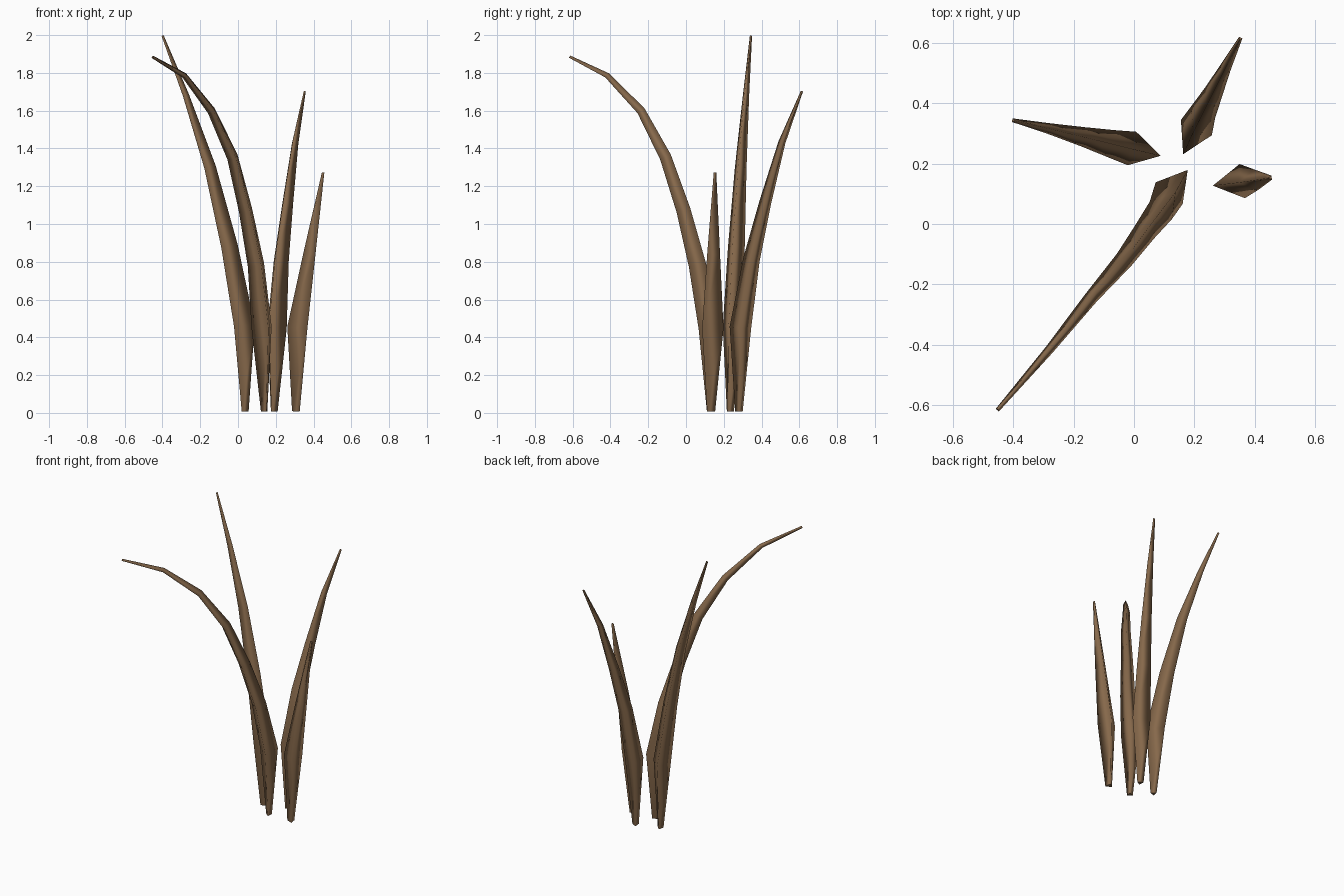
import bpy
import bmesh
from math import cos, sin, tau
from mathutils import Vector

cube = bpy.data.objects.get("Cube")
if cube:
    bpy.data.objects.remove(cube, do_unlink=True)

# One dry brown for every blade
brown = bpy.data.materials.new("dry_brown")
brown.use_nodes = True
color = (0.24, 0.14, 0.07, 1)
brown.diffuse_color = color
bsdf = brown.node_tree.nodes["Principled BSDF"]
bsdf.inputs["Base Color"].default_value = color
bsdf.inputs["Roughness"].default_value = 0.9


def blade(name, stations):
    """Sweep a tapering triangle along stations of (x, y, z, radius)."""
    points = [Vector(s[:3]) for s in stations]
    inward = points[0] - points[-1]
    inward.z = 0
    bm = bmesh.new()
    rings = []
    last = len(points) - 1
    for i, p in enumerate(points):
        before = (p - points[max(i - 1, 0)]).normalized()
        after = (points[min(i + 1, last)] - p).normalized()
        tangent = (before + after).normalized()
        ridge = (inward - tangent * inward.dot(tangent)).normalized()
        side = tangent.cross(ridge)
        r = stations[i][3]
        rings.append([bm.verts.new(p + r * (ridge * cos(k * tau / 3) + side * sin(k * tau / 3)))
                      for k in range(3)])
    for low, high in zip(rings, rings[1:]):
        for k in range(3):
            n = (k + 1) % 3
            bm.faces.new((low[k], low[n], high[n], high[k])).smooth = True
    # Flat end caps with crisp rims
    for cap in (bm.faces.new(rings[0][::-1]), bm.faces.new(rings[-1])):
        for edge in cap.edges:
            edge.smooth = False
    bmesh.ops.recalc_face_normals(bm, faces=bm.faces)
    mesh = bpy.data.meshes.new(name)
    bm.to_mesh(mesh)
    bm.free()
    mesh.materials.append(brown)
    obj = bpy.data.objects.new(name, mesh)
    bpy.context.collection.objects.link(obj)


# Tall blade leaning right
blade("tall_blade", [
    (.035, .232, .008, .022), (.025, .242, .46, .066), (-.052, .260, .88, .053),
    (-.153, .285, 1.3, .037), (-.278, .315, 1.68, .020), (-.40, .343, 1.997, .007)])

# Long blade drooping to the front
blade("drooping_blade", [
    (.142, .130, .008, .021), (.137, .128, .45, .066), (.105, .065, .78, .054),
    (.048, -.010, 1.07, .044), (-.022, -.105, 1.35, .036), (-.135, -.235, 1.595, .026),
    (-.280, -.415, 1.783, .017), (-.452, -.615, 1.884, .008)])

# Curved blade at the back
blade("back_blade", [
    (.187, .281, .008, .023), (.192, .290, .45, .066), (.218, .348, .81, .051),
    (.255, .420, 1.11, .037), (.298, .508, 1.43, .022), (.352, .614, 1.703, .007)])

# Short blade on the left
blade("short_blade", [
    (.311, .131, .008, .025), (.326, .137, .45, .066),
    (.385, .143, .84, .040), (.452, .153, 1.272, .008)])
